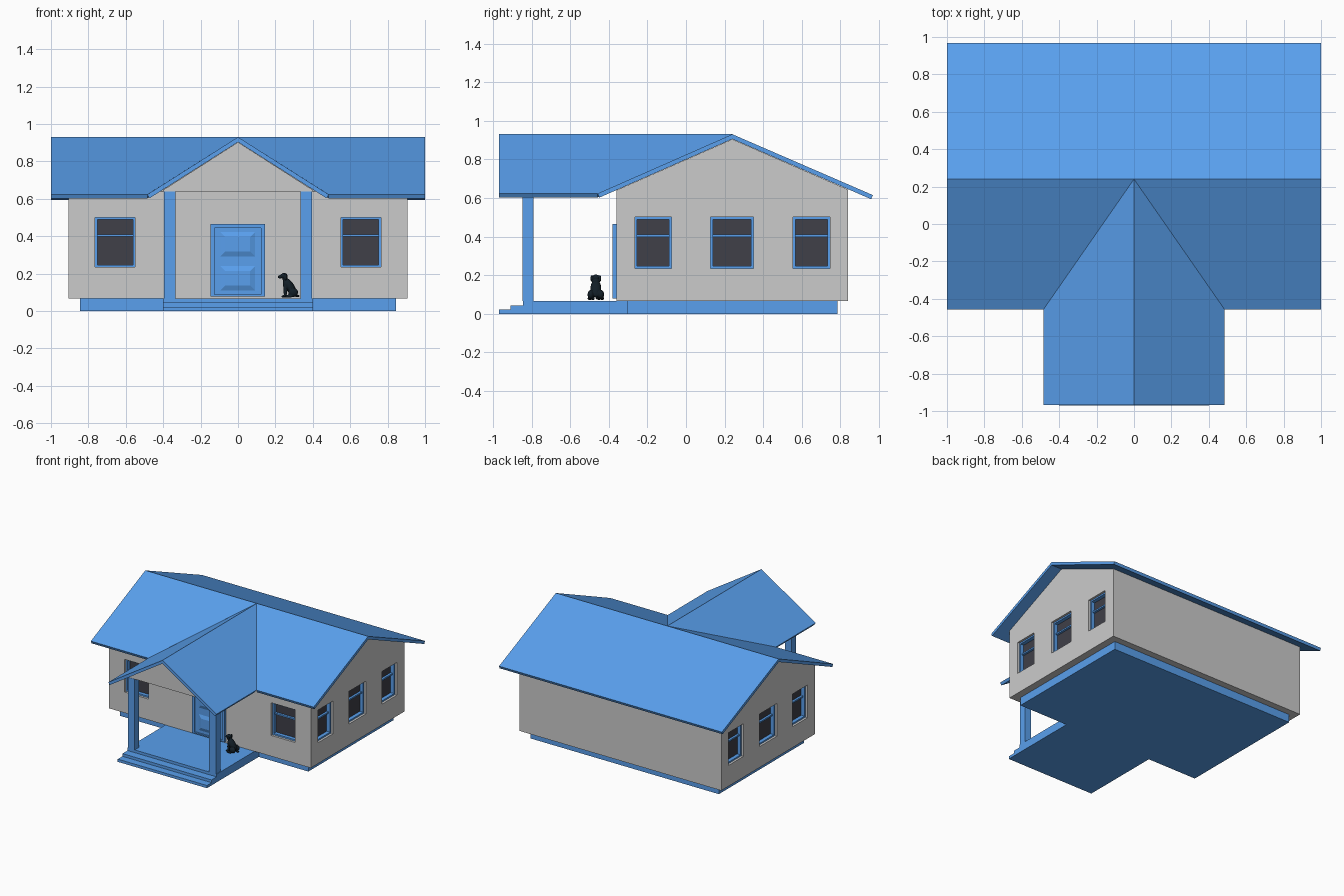
import bpy, bmesh, math
from mathutils import Vector, Matrix

if "Cube" in bpy.data.objects:
    bpy.data.objects.remove(bpy.data.objects["Cube"])


def material(name, rgb):
    m = bpy.data.materials.new(name)
    m.diffuse_color = (*rgb, 1)
    m.use_nodes = True
    m.node_tree.nodes["Principled BSDF"].inputs["Base Color"].default_value = m.diffuse_color
    return m


BLUE = material("blue_paint", (0.10, 0.35, 0.85))
GLASS = material("dark_glass", (0.05, 0.05, 0.065))
BLACK = material("black_coat", (0.006, 0.013, 0.02))


def finish(name, bm, mat=None):
    bmesh.ops.recalc_face_normals(bm, faces=bm.faces)
    me = bpy.data.meshes.new(name)
    bm.to_mesh(me)
    bm.free()
    ob = bpy.data.objects.new(name, me)
    bpy.context.collection.objects.link(ob)
    if mat:
        me.materials.append(mat)
    return ob


def prism(bm, bottom, top):
    a = [bm.verts.new(p) for p in bottom]
    b = [bm.verts.new(p) for p in top]
    bm.faces.new(a)
    bm.faces.new(b)
    for i in range(len(a)):
        j = (i + 1) % len(a)
        bm.faces.new((a[i], a[j], b[j], b[i]))


def add_box(bm, x0, x1, y0, y1, z0, z1):
    c = [(x0, y0), (x1, y0), (x1, y1), (x0, y1)]
    prism(bm, [(x, y, z0) for x, y in c], [(x, y, z1) for x, y in c])


def boxes(name, items, mat=None):
    bm = bmesh.new()
    for b in items:
        add_box(bm, *b)
    return finish(name, bm, mat)


# Foundation, porch floor and steps
boxes("foundation", [(-0.845, 0.845, -0.305, 0.785, 0, 0.066)], BLUE)
boxes("porch_floor", [(-0.4, 0.4, -0.845, -0.305, 0, 0.066)], BLUE)
boxes("porch_steps", [(-0.4, 0.4, -0.91, -0.845, 0, 0.044),
                      (-0.4, 0.4, -0.97, -0.91, 0, 0.022)], BLUE)

# House walls with gable ends
bm = bmesh.new()
prof = [(-0.36, 0.066), (0.84, 0.066), (0.84, 0.643), (0.24, 0.904), (-0.36, 0.64)]
prism(bm, [(-0.905, y, z) for y, z in prof], [(0.905, y, z) for y, z in prof])
walls = finish("walls", bm)

# Porch gable
bm = bmesh.new()
prof = [(-0.398, 0.64), (0.398, 0.64), (0.398, 0.648), (0, 0.902), (-0.398, 0.648)]
prism(bm, [(x, -0.845, z) for x, z in prof], [(x, -0.355, z) for x, z in prof])
finish("porch_gable", bm)

# Porch posts
for s in (-1, 1):
    a, b = sorted((s * 0.335, s * 0.395))
    boxes("porch_post", [(a, b, -0.847, -0.79, 0.066, 0.64)], BLUE)

# Roof slopes: plan outlines lifted onto their planes, thickened along the normal
RIDGE, T = 0.93, 0.023


def roof_slope(name, plan, height, normal):
    n = Vector(normal).normalized() * T
    top = [Vector((x, y, height(x, y))) for x, y in plan]
    bm = bmesh.new()
    prism(bm, [p - n for p in top], top)
    finish(name, bm, BLUE)


EX, EY = 0.485, -0.458
KB, KF, KP = 0.433, 0.440, 0.634
roof_slope("back_roof", [(-1, 0.24), (1, 0.24), (1, 0.968), (-1, 0.968)],
           lambda x, y: RIDGE - KB * (y - 0.24), (0, KB, 1))
for s in (-1, 1):
    roof_slope("front_roof", [(s, EY), (s * EX, EY), (0, 0.24), (s, 0.24)],
               lambda x, y: RIDGE - KF * (0.24 - y), (0, -KF, 1))
    roof_slope("porch_roof", [(0, -0.968), (s * EX, -0.968), (s * EX, EY), (0, 0.24)],
               lambda x, y: RIDGE - KP * abs(x), (s * KP, 0, 1))

# Windows: recessed opening, frame, rail and glass on the front and both sides
cutter = bmesh.new()
Z0, Z1, F = 0.235, 0.5, 0.012


def window(side, u, w):
    def fit(u0, u1, d0, d1, z0, z1):
        if side == 0:
            return (u0, u1, -0.36 + d0, -0.36 + d1, z0, z1)
        a, b = sorted((side * (0.905 - d0), side * (0.905 - d1)))
        return (a, b, u0, u1, z0, z1)
    a, b = u - w / 2, u + w / 2
    add_box(cutter, *fit(a, b, -0.02, 0.06, Z0, Z1))
    boxes("window_frame", [fit(a, a + F, 0.018, 0.06, Z0, Z1),
                           fit(b - F, b, 0.018, 0.06, Z0, Z1),
                           fit(a + F, b - F, 0.018, 0.06, Z0, Z0 + F),
                           fit(a + F, b - F, 0.018, 0.06, Z1 - F, Z1),
                           fit(a + F, b - F, 0.03, 0.06, 0.398, 0.41)], BLUE)
    boxes("window_glass", [fit(a + F, b - F, 0.048, 0.058, Z0 + F, Z1 - F)], GLASS)


for s in (-1, 1):
    window(0, s * 0.657, 0.215)
    for y, w in ((-0.17, 0.19), (0.238, 0.222), (0.65, 0.19)):
        window(s, y, w)
cut = finish("window_cutter", cutter)
cut.hide_render = True
cut.hide_viewport = True
cut.display_type = 'WIRE'
mod = walls.modifiers.new("openings", 'BOOLEAN')
mod.operation, mod.object, mod.solver = 'DIFFERENCE', cut, 'EXACT'

# Door with casing and raised panels
boxes("door_casing", [(-0.148, -0.126, -0.38, -0.36, 0.078, 0.465),
                      (0.122, 0.144, -0.38, -0.36, 0.078, 0.465),
                      (-0.126, 0.122, -0.38, -0.36, 0.443, 0.465),
                      (-0.126, 0.122, -0.38, -0.36, 0.078, 0.088)], BLUE)
boxes("door", [(-0.126, 0.122, -0.368, -0.355, 0.088, 0.443)], BLUE)
bm = bmesh.new()
for z in (0.105, 0.287):
    def rect(y, i):
        return [(-0.1 + i, y, z + i), (0.096 - i, y, z + i),
                (0.096 - i, y, z + 0.14 - i), (-0.1 + i, y, z + 0.14 - i)]
    prism(bm, rect(-0.366, 0), rect(-0.378, 0.032))
finish("door_panels", bm, BLUE)

# Sitting dog, facing left: ellipsoids (position, radii, tilt) fused by a remesh
bm = bmesh.new()
DY = -0.467


def blob(x, y, z, rx, ry, rz, tilt=0):
    m = (Matrix.Translation((x, DY + y, z)) @ Matrix.Rotation(math.radians(tilt), 4, 'Y')
         @ Matrix.Diagonal((rx, ry, rz, 1)))
    bmesh.ops.create_uvsphere(bm, u_segments=20, v_segments=12, radius=1, matrix=m)


blob(0.277, 0, 0.130, 0.024, 0.028, 0.052, -32)   # torso
blob(0.260, 0, 0.145, 0.021, 0.026, 0.028)        # chest
blob(0.252, 0, 0.170, 0.014, 0.017, 0.024, -15)   # neck
blob(0.246, 0, 0.187, 0.019, 0.021, 0.016)        # head
blob(0.227, 0, 0.183, 0.014, 0.011, 0.009, -12)   # muzzle
blob(0.316, 0.008, 0.080, 0.014, 0.009, 0.006)    # tail
for s in (-1, 1):
    blob(0.295, s * 0.026, 0.099, 0.026, 0.017, 0.024)   # haunch
    blob(0.272, s * 0.032, 0.079, 0.022, 0.011, 0.008)   # hind foot
    blob(0.253, s * 0.015, 0.112, 0.010, 0.010, 0.040)   # front leg
    blob(0.246, s * 0.016, 0.078, 0.014, 0.010, 0.007)   # front paw
    blob(0.254, s * 0.021, 0.183, 0.009, 0.007, 0.017)   # ear
dog = finish("sitting_dog", bm, BLACK)
rm = dog.modifiers.new("fuse", 'REMESH')
rm.mode, rm.voxel_size, rm.use_smooth_shade = 'VOXEL', 0.0025, True
